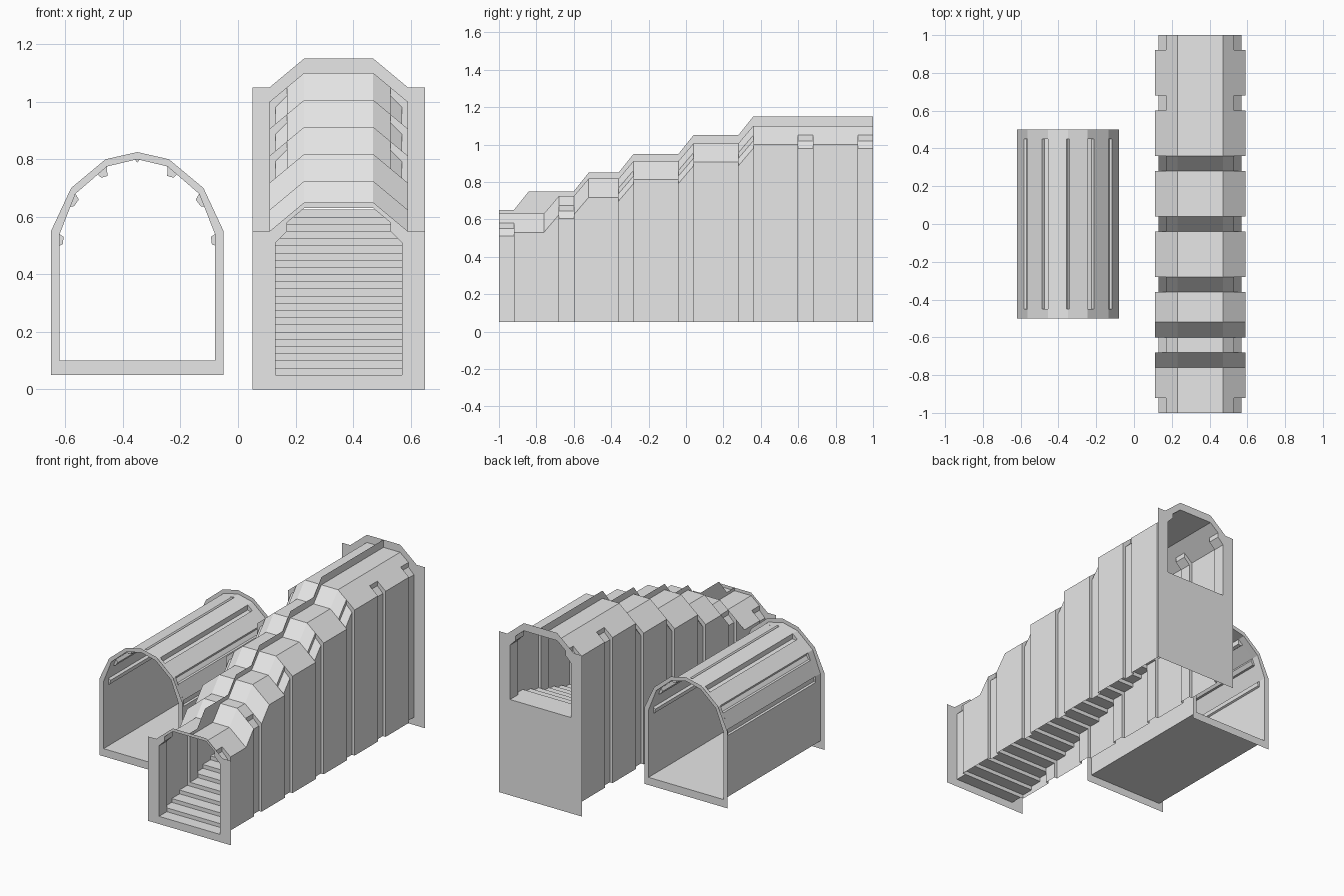
import bpy, bmesh

if "Cube" in bpy.data.objects:
    bpy.data.objects.remove(bpy.data.objects["Cube"])

grey = bpy.data.materials.new("concrete grey")
grey.diffuse_color = (0.8, 0.8, 0.8, 1)
grey.use_nodes = True
grey.node_tree.nodes["Principled BSDF"].inputs["Base Color"].default_value = grey.diffuse_color


def make(name, faces):
    """Build one object from a list of polygons."""
    bm = bmesh.new()
    for f in faces:
        bm.faces.new([bm.verts.new(p) for p in f])
    bmesh.ops.remove_doubles(bm, verts=bm.verts, dist=1e-4)
    me = bpy.data.meshes.new(name)
    bm.to_mesh(me)
    bm.free()
    me.materials.append(grey)
    ob = bpy.data.objects.new(name, me)
    bpy.context.collection.objects.link(ob)
    return ob


def at(y, prof):
    return [(x, y, z) for x, z in prof]


def strip(a, b):
    """Quads between two matching point rows."""
    return [(a[i], a[i + 1], b[i + 1], b[i]) for i in range(len(a) - 1)]


def mirror(half, cx):
    """Left half profile -> whole profile; a point on the axis is kept once."""
    return half + [(2 * cx - x, z) for x, z in reversed(half) if abs(x - cx) > 1e-6]


# ---------------- straight tunnel ----------------
TX = -0.35
inner = [(-0.62, 0.10), (-0.62, 0.54), (-0.565, 0.68), (-0.455, 0.775), (TX, 0.80)]
outer = [(-0.65, 0.05), (-0.65, 0.55), (-0.58, 0.70), (-0.46, 0.80), (TX, 0.825)]
# long channels sunk into the shell beside each bend
channels = [
    [(-0.62, 0.50), (-0.609, 0.505), (-0.606, 0.53), (-0.62, 0.54)],
    [(-0.583, 0.635), (-0.57, 0.637), (-0.553, 0.66), (-0.565, 0.68)],
    [(-0.488, 0.747), (-0.475, 0.736), (-0.454, 0.742), (-0.455, 0.775)],
]
crown = [(-0.358, 0.798), (TX, 0.789)]
ribbed = [inner[0]] + sum(channels, []) + crown
plain, ribs = mirror(inner, TX), mirror(ribbed, TX)
caps = channels + [[(2 * TX - x, z) for x, z in reversed(c)] for c in channels]
caps.append([(-0.358, 0.798), (TX, 0.789), (-0.342, 0.798), (TX, 0.80)])

shell = strip(at(0.45, ribs), at(-0.45, ribs))
for s in (-1, 1):
    ends = (at(0.5, plain), at(0.45, plain)) if s > 0 else (at(-0.45, plain), at(-0.5, plain))
    shell += strip(*ends)
    for c in caps:
        shell.append(at(0.45 * s, c if s > 0 else c[::-1]))
make("tunnel_shell", shell)
make("tunnel_floor", [[(-0.62, -0.5, 0.1), (-0.08, -0.5, 0.1), (-0.08, 0.5, 0.1), (-0.62, 0.5, 0.1)]])
for name, s in (("tunnel_front_flange", -1), ("tunnel_back_flange", 1)):
    a, b = at(0.5 * s, plain + plain[:1]), at(0.5 * s, mirror(outer, TX) + outer[:1])
    make(name, strip(a, b) if s > 0 else strip(b, a))

# ---------------- stair tunnel ----------------
SX, SLOTS, D = 0.35, 25, 0.08


def yy(k):
    return -1 + D * k


def eave(k):
    return 0.53 + 0.094 * sum(k > s for s in (3, 5, 8, 12, 16))


def crest(k):
    return 0.65 + 0.1 * sum(k > s for s in (1, 5, 8, 12, 16))


def wall(e):
    return [(0.11, 0.05), (0.11, e), (0.17, e + 0.05), (0.23, e + 0.1)]


def recess(e):
    return [(0.13, 0.05), (0.13, e - 0.02), (0.17, e + 0.02), (0.17, e + 0.05), (0.23, e + 0.1)]


# walls and stepped roof, with a sunken band on every fourth slot
body = []
for k in range(SLOTS):
    sunk = k % 4 == 0
    prof = recess if sunk else wall
    e0, e1 = eave(k), eave(k + 1)
    body += strip(at(yy(k + 1), mirror(prof(e1), SX)), at(yy(k), mirror(prof(e0), SX)))
    if sunk:
        for j, e, s in ((k, e0, 1), (k + 1, e1, -1)):
            if 0 < j < SLOTS:
                cap = recess(e)[:4] + [(0.11, e), (0.11, 0.05)]
                other = [(2 * SX - x, z) for x, z in reversed(cap)]
                for c in (cap, other):
                    body.append(at(yy(j), c[::-1] if s > 0 else c))
make("stair_walls_and_roof", body)

# thin upright fin along the ridge
fin = []
for k in range(SLOTS):
    fin.append([(SX, yy(k), eave(k) + 0.1), (SX, yy(k + 1), eave(k + 1) + 0.1),
                (SX, yy(k + 1), crest(k + 1)), (SX, yy(k), crest(k))])
make("ridge_fin", fin)

# treads, risers and the panel under the landing
steps = []
for k in range(SLOTS):
    z = 0.05 + 0.025 * min(k, 23)
    x0 = 0.13 if k % 4 == 0 else 0.11
    x1 = 2 * SX - x0
    steps.append([(x0, yy(k), z), (x1, yy(k), z), (x1, yy(k + 1), z), (x0, yy(k + 1), z)])
    if 0 < k < 24:
        steps.append([(x0, yy(k), z - 0.025), (x1, yy(k), z - 0.025), (x1, yy(k), z), (x0, yy(k), z)])
make("stairs", steps)
make("landing_panel", [[(0.57, 1, 0.05), (0.13, 1, 0.05), (0.13, 1, 0.625), (0.57, 1, 0.625)]])

# flat frames around both openings
for name, s, e, f in (("stair_front_flange", -1, 0.53, 0.02), ("stair_back_flange", 1, 1.0, 0.05)):
    rim = [(0.05, 0), (0.05, e + f), (0.11, e + f), (0.17, e + 0.05 + f), (0.23, e + 0.1 + f)]
    a, b = mirror(recess(e), SX), mirror(rim, SX)
    a, b = at(s, a + a[:1]), at(s, b + b[:1])
    make(name, strip(a, b) if s > 0 else strip(b, a))
